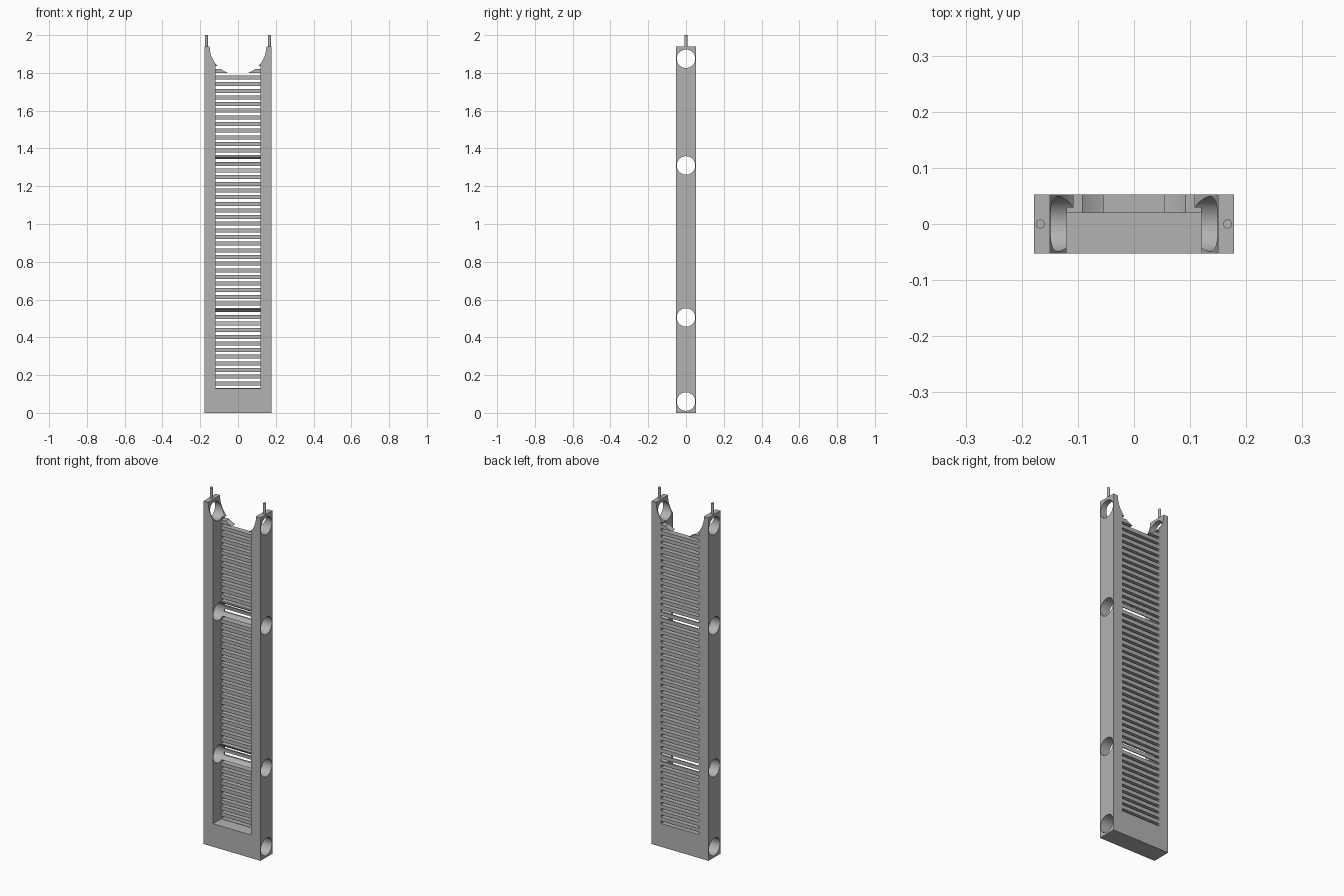
import bpy, bmesh, math
from mathutils import Matrix, Vector

old = bpy.data.objects.get("Cube")
if old:
    bpy.data.objects.remove(old, do_unlink=True)

grey = bpy.data.materials.new("plain grey")
grey.use_nodes = True
grey.diffuse_color = (0.45, 0.45, 0.45, 1)
grey.node_tree.nodes["Principled BSDF"].inputs["Base Color"].default_value = grey.diffuse_color


def finish(name, bm):
    bmesh.ops.recalc_face_normals(bm, faces=bm.faces)
    mesh = bpy.data.meshes.new(name)
    bm.to_mesh(mesh)
    bm.free()
    mesh.materials.append(grey)
    obj = bpy.data.objects.new(name, mesh)
    bpy.context.collection.objects.link(obj)
    return obj


def add_box(bm, low, high):
    low, high = Vector(low), Vector(high)
    matrix = Matrix.Translation((low + high) / 2) @ Matrix.Diagonal((*(high - low), 1))
    bmesh.ops.create_cube(bm, size=1, matrix=matrix)


def add_cylinder(bm, centre, radius, length, axis="Z", sides=64):
    turn = {"X": Matrix.Rotation(math.pi / 2, 4, "Y"),
            "Y": Matrix.Rotation(math.pi / 2, 4, "X"),
            "Z": Matrix.Identity(4)}[axis]
    bmesh.ops.create_cone(bm, cap_ends=True, segments=sides, radius1=radius, radius2=radius,
                          depth=length, matrix=Matrix.Translation(centre) @ turn)


WIDTH, DEPTH, TOP = 0.178, 0.053, 1.94

# Main slab
bm = bmesh.new()
add_box(bm, (-WIDTH, -DEPTH, 0), (WIDTH, DEPTH, TOP))
frame = finish("frame", bm)

# Front channel
channel = bmesh.new()
add_box(channel, (-0.12, -0.1, 0.13), (0.12, 0.02, 2.1))

# Ventilation slots through the back panel
slots = bmesh.new()
for i in range(49):
    z = 0.139 + 0.0352 * i
    add_box(slots, (-0.1198, 0.01, z - 0.007), (0.1198, 0.1, z + 0.007))

# Round scoop at the top
scoop = bmesh.new()
add_cylinder(scoop, (0, 0, TOP), 0.15, 0.4, "Y", 96)

# Cross holes through the side rails
holes = bmesh.new()
for z in (0.06, 0.505, 1.31, 1.875):
    add_cylinder(holes, (0, 0, z), 0.049, 0.6, "X")

for name, cutter_bm in (("channel_cutter", channel), ("slot_cutter", slots),
                        ("hole_cutter", holes), ("scoop_cutter", scoop)):
    cutter = finish(name, cutter_bm)
    cut = frame.modifiers.new(name, "BOOLEAN")
    cut.operation = "DIFFERENCE"
    cut.solver = "EXACT"
    cut.object = cutter
    cutter.hide_render = True

# Apply the cuts, then remove the cutters
bpy.context.view_layer.update()
shaped = bpy.data.meshes.new_from_object(frame.evaluated_get(bpy.context.evaluated_depsgraph_get()))
cutters = [m.object for m in frame.modifiers]
frame.modifiers.clear()
frame.data = shaped
for cutter in cutters:
    bpy.data.objects.remove(cutter, do_unlink=True)

# Locating pins on the rail tops
pins = []
for side, name in ((1, "left_pin"), (-1, "right_pin")):
    bm = bmesh.new()
    add_cylinder(bm, (side * 0.167, 0, 1.965), 0.008, 0.07, sides=24)
    pins.append(finish(name, bm))

bpy.ops.object.select_all(action="DESELECT")
for obj in [frame, *pins]:
    obj.select_set(True)
bpy.context.view_layer.objects.active = frame
bpy.ops.object.shade_smooth_by_angle(angle=math.radians(30))
